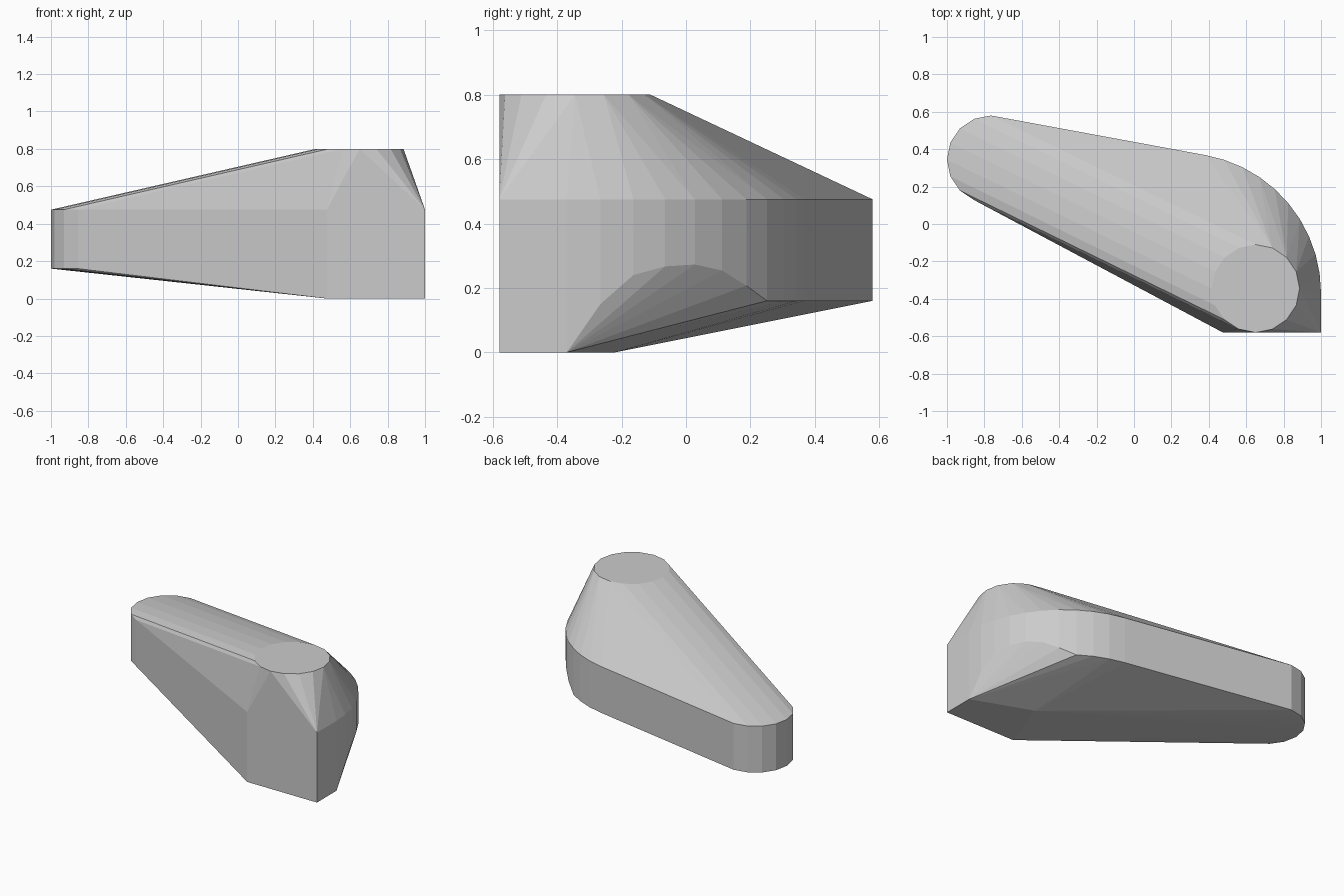
import bpy, bmesh
from math import cos, sin, radians, pi

if "Cube" in bpy.data.objects:
    bpy.data.objects.remove(bpy.data.objects["Cube"])


def disc(cx, cy, r, z, n=16):
    """Ring of points lying flat at height z."""
    return [(cx + r * cos(2 * pi * i / n), cy + r * sin(2 * pi * i / n), z) for i in range(n)]


def lower_edge(angle):
    """Height of the lower rim of the rounded back corner."""
    profile = [(0, 0.0), (8, 0.15), (16, 0.24), (28, 0.28), (39, 0.26), (56, 0.16), (80, 0.16)]
    for (a0, z0), (a1, z1) in zip(profile, profile[1:]):
        if angle <= a1:
            return z0 + (z1 - z0) * (angle - a0) / (a1 - a0)
    return profile[-1][1]


points = []

# Narrow rounded end
for z in (0.16, 0.475):
    points += disc(-0.765, 0.345, 0.235, z)

# Flat round top
points += disc(0.65, -0.345, 0.235, 0.8)

# Large rounded back corner, upper and lower rims
for i in range(11):
    a = 8 * i
    x, y = 0.25 + 0.75 * cos(radians(a)), -0.37 + 0.75 * sin(radians(a))
    points += [(x, y, 0.475), (x, y, lower_edge(a))]

# Square front corners
for z in (0.0, 0.475):
    points += [(1.0, -0.58, z), (0.475, -0.58, z)]

# Back edge of the foot
points += [(0.6, -0.22, 0.0)]

# Wrap everything in one convex faceted shell
bm = bmesh.new()
for p in points:
    bm.verts.new(p)
res = bmesh.ops.convex_hull(bm, input=bm.verts)
loose = {g for g in res["geom_interior"] + res["geom_unused"] if isinstance(g, bmesh.types.BMVert)}
bmesh.ops.delete(bm, geom=list(loose), context='VERTS')
bmesh.ops.dissolve_limit(bm, angle_limit=radians(0.5), verts=bm.verts, edges=bm.edges)
bmesh.ops.recalc_face_normals(bm, faces=bm.faces)
mesh = bpy.data.meshes.new("tapered_block")
bm.to_mesh(mesh)
bm.free()
obj = bpy.data.objects.new("tapered_block", mesh)
bpy.context.collection.objects.link(obj)
